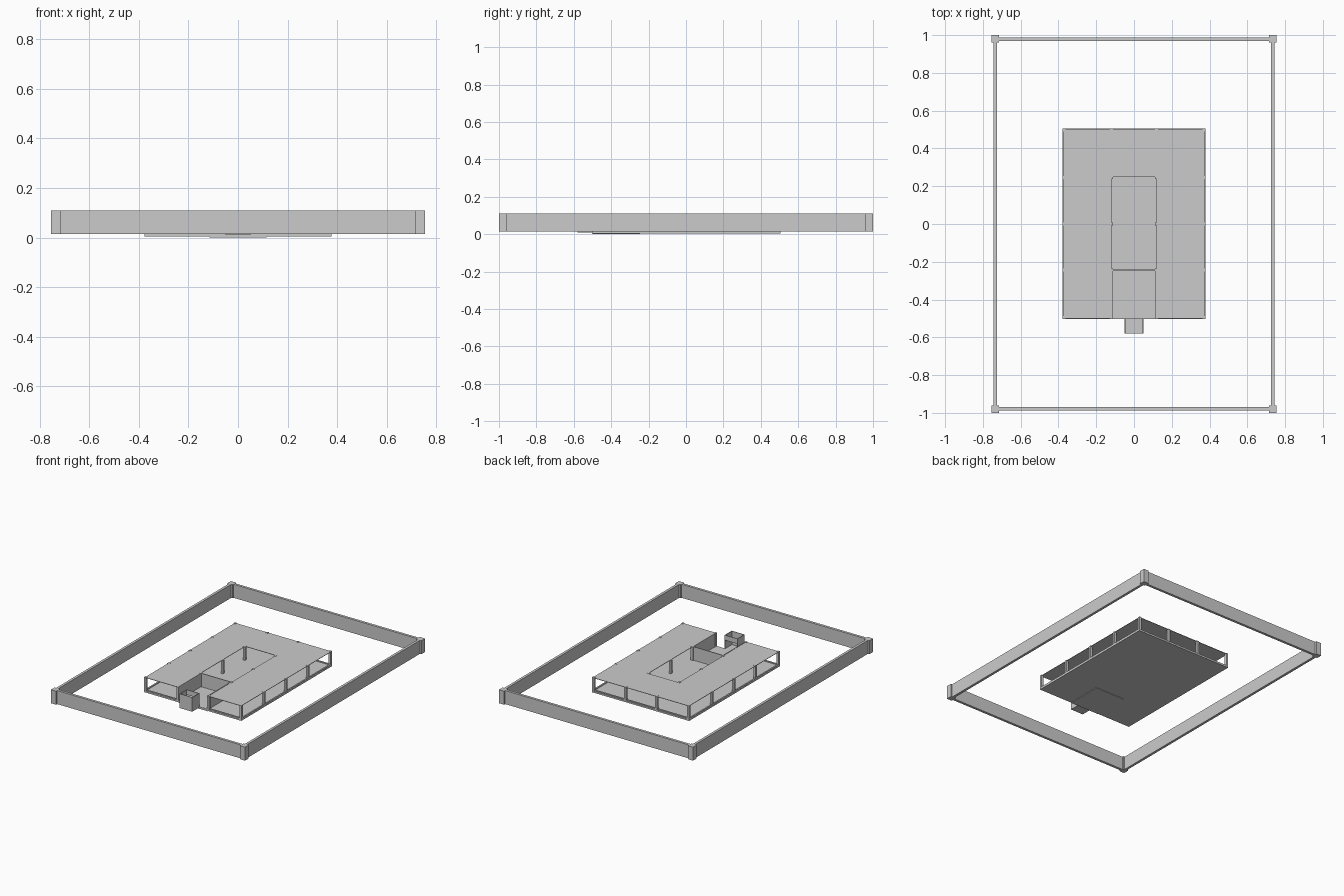
import bpy, bmesh

if "Cube" in bpy.data.objects:
    bpy.data.objects.remove(bpy.data.objects["Cube"])

Z0, Z1 = 0.015, 0.11          # floor level, top of walls and columns


def box(name, x0, x1, y0, y1, z0, z1):
    bm = bmesh.new()
    bmesh.ops.create_cube(bm, size=1)
    for v in bm.verts:
        v.co = ((x0 + x1) / 2 + v.co.x * (x1 - x0),
                (y0 + y1) / 2 + v.co.y * (y1 - y0),
                (z0 + z1) / 2 + v.co.z * (z1 - z0))
    me = bpy.data.meshes.new(name)
    bm.to_mesh(me)
    bm.free()
    ob = bpy.data.objects.new(name, me)
    bpy.context.collection.objects.link(ob)
    return ob


def post(name, x, y, w, z0, z1):
    return box(name, x - w/2, x + w/2, y - w/2, y + w/2, z0, z1)


# Outer boundary wall with square corner posts
for s in (-1, 1):
    box("boundary_side_wall", s*0.735 - 0.009, s*0.735 + 0.009, -0.96, 0.96, Z0, Z1)
    box("boundary_end_wall", -0.715, 0.715, s*0.979 - 0.009, s*0.979 + 0.009, Z0, Z1)
    for t in (-1, 1):
        post("boundary_post", s*0.735, t*0.98, 0.04, Z0, Z1)

# Floor slab, entry slab and edge kerbs
box("floor_slab", -0.378, 0.378, -0.503, 0.505, 0.004, Z0)
box("entry_slab", -0.115, 0.115, -0.5, -0.245, 0.0, Z0 + 0.0005)
for s in (-1, 1):
    box("side_kerb", s*0.372 - 0.005, s*0.372 + 0.005, -0.5, 0.5, Z0, 0.021)
    box("front_kerb", s*0.245 - 0.13, s*0.245 + 0.13, -0.5, -0.49, Z0, 0.021)
box("back_kerb", -0.37, 0.37, 0.49, 0.5, Z0, 0.021)

# Column grid
for x in (-0.37, -0.12, 0.12, 0.37):
    for y in (-0.495, -0.243, 0, 0.245, 0.498):
        post("column", x, y, 0.016, Z0, Z1)

# Thin U-shaped roof around the court and entry
outline = [(-0.375, -0.5), (-0.12, -0.5), (-0.12, 0.25), (0.12, 0.25),
           (0.12, -0.5), (0.375, -0.5), (0.375, 0.503), (-0.375, 0.503)]
bm = bmesh.new()
face = bm.faces.new([bm.verts.new((x, y, 0.105)) for x, y in outline])
ext = bmesh.ops.extrude_face_region(bm, geom=[face])
for v in ext["geom"]:
    if isinstance(v, bmesh.types.BMVert):
        v.co.z += 0.003
bmesh.ops.recalc_face_normals(bm, faces=bm.faces)
me = bpy.data.meshes.new("roof")
bm.to_mesh(me)
bm.free()
bpy.context.collection.objects.link(bpy.data.objects.new("roof", me))

# Entry recess walls
for s in (-1, 1):
    box("entry_side_wall", s*0.117 - 0.003, s*0.117 + 0.003, -0.5, -0.245, Z0, Z1)
box("entry_back_wall", -0.117, 0.117, -0.248, -0.242, Z0, Z1)

# Open-topped porch box
box("porch_floor", -0.05, 0.05, -0.58, -0.5, 0.01, Z0)
box("porch_front_wall", -0.05, 0.05, -0.58, -0.576, Z0, Z1)
for s in (-1, 1):
    box("porch_side_wall", s*0.048 - 0.002, s*0.048 + 0.002, -0.58, -0.5, Z0, Z1)
box("porch_lintel", -0.05, 0.05, -0.504, -0.5, 0.075, Z1)
